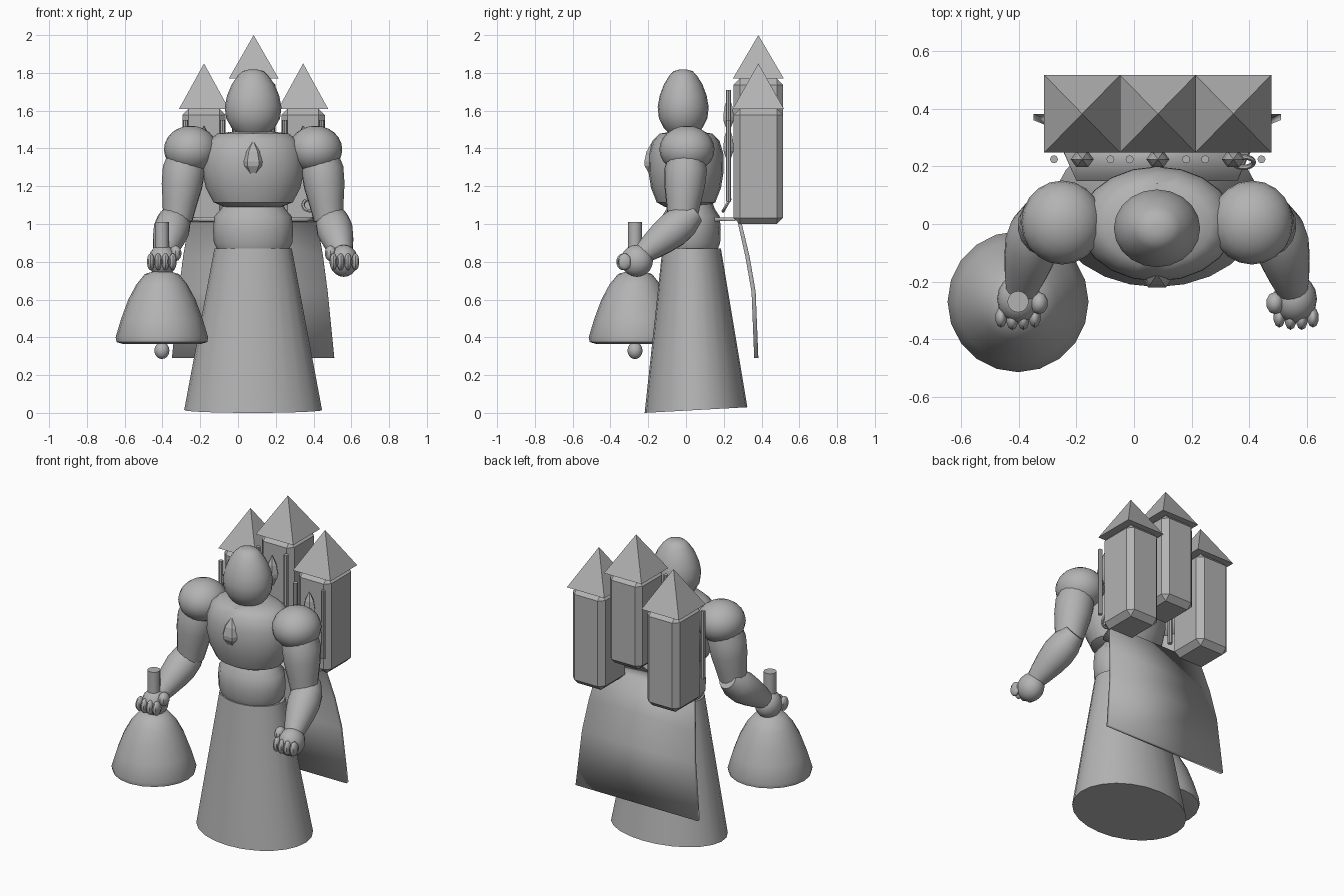
import bpy, bmesh, math
from mathutils import Vector, Matrix

if "Cube" in bpy.data.objects:
    bpy.data.objects.remove(bpy.data.objects["Cube"])

CX = 0.08  # body centre line
stone = bpy.data.materials.new("grey_stone")
stone.diffuse_color = (0.45, 0.45, 0.45, 1)
stone.use_nodes = True
stone.node_tree.nodes["Principled BSDF"].inputs["Base Color"].default_value = stone.diffuse_color


def finish(name, bm, smooth=True):
    bmesh.ops.recalc_face_normals(bm, faces=bm.faces)
    me = bpy.data.meshes.new(name)
    bm.to_mesh(me)
    bm.free()
    me.materials.append(stone)
    ob = bpy.data.objects.new(name, me)
    bpy.context.collection.objects.link(ob)
    if smooth:
        bpy.ops.object.select_all(action='DESELECT')
        ob.select_set(True)
        bpy.context.view_layer.objects.active = ob
        bpy.ops.object.shade_smooth_by_angle(angle=math.radians(35))
    return ob


def loft(name, rings, segs=16, smooth=True, matrix=None):
    """Skin elliptical rings (x, y, z, rx, ry) and cap both ends."""
    bm = bmesh.new()
    loops = []
    for x, y, z, rx, ry in rings:
        loops.append([bm.verts.new((x + rx * math.cos(2 * math.pi * i / segs),
                                    y + ry * math.sin(2 * math.pi * i / segs), z))
                      for i in range(segs)])
    for a, b in zip(loops, loops[1:]):
        for i in range(segs):
            j = (i + 1) % segs
            bm.faces.new((a[i], a[j], b[j], b[i]))
    bm.faces.new(loops[0])
    bm.faces.new(loops[-1])
    if matrix:
        bm.transform(matrix)
    return finish(name, bm, smooth)


def turned(name, profile, loc, sy=1.0, segs=16, smooth=True):
    """Turned shape from (radius, z) pairs, squashed in y by sy."""
    return loft(name, [(loc[0], loc[1], loc[2] + z, r, r * sy) for r, z in profile], segs, smooth)


def limb(name, a, b, radii, segs=16):
    """Tapered limb between two points, radii spread evenly along it."""
    a, b = Vector(a), Vector(b)
    d = b - a
    m = Matrix.Translation(a) @ d.to_track_quat('Z', 'Y').to_matrix().to_4x4()
    n = len(radii) - 1
    return loft(name, [(0, 0, d.length * i / n, r, r) for i, r in enumerate(radii)], segs, True, m)


def ball(name, loc, size, segs=16):
    bm = bmesh.new()
    bmesh.ops.create_uvsphere(bm, u_segments=segs, v_segments=segs // 2 + 2, radius=1)
    bmesh.ops.scale(bm, vec=size, verts=bm.verts)
    bmesh.ops.translate(bm, vec=loc, verts=bm.verts)
    return finish(name, bm)


def crystal(name, loc, r, h, sy):
    """Six-sided pointed gem."""
    shape = [(0.25, 0), (0.95, 0.3), (1.0, 0.42), (0.75, 0.7), (0.03, 1)]
    return turned(name, [(r * a, h * z) for a, z in shape], loc, sy, 6, False)


# Robe, waist, chest and head
robe = loft("robe_skirt", [(CX, 0.053, 0, 0.365, 0.272), (CX, 0.03, 0.87, 0.205, 0.155)], 24)
for v in robe.data.vertices:
    if v.co.z < 0.1:  # hem rises slightly to the back
        v.co.z = 0.015 + 0.055 * (v.co.y - 0.053)
turned("waist", [(0.19, 0.865), (0.208, 0.9), (0.212, 0.97), (0.205, 1.04), (0.17, 1.08), (0.15, 1.12)],
       (CX, 0.025, 0), 0.75)
turned("chest", [(0.15, 1.09), (0.21, 1.115), (0.25, 1.19), (0.27, 1.28), (0.268, 1.37),
                 (0.24, 1.44), (0.19, 1.478), (0.1, 1.49)], (CX, 0, 0), 0.74, 20)
turned("head", [(0.085, 1.48), (0.115, 1.51), (0.143, 1.56), (0.15, 1.62), (0.138, 1.68),
                (0.113, 1.74), (0.08, 1.787), (0.055, 1.81), (0.02, 1.818)], (CX, -0.015, 0), 0.9, 20)
crystal("chest_gem", (CX, -0.175, 1.25), 0.062, 0.19, 0.85)

# Arms and hands
for side, s in (("left", -1), ("right", 1)):
    def at(x, y, z):
        return (CX + s * x, y, z)
    ball(side + "_shoulder", at(0.33, 0.005, 1.395), (0.142, 0.146, 0.125), 20)
    limb(side + "_upper_arm", at(0.355, 0.005, 1.38), at(0.40, -0.02, 1.02),
         [0.09, 0.113, 0.108, 0.092, 0.078])
    limb(side + "_forearm", at(0.405, 0.045, 1.06), at(0.475, -0.245, 0.83),
         [0.06, 0.09, 0.096, 0.086, 0.07, 0.05])
    ball(side + "_palm", at(0.48, -0.26, 0.805), (0.076, 0.085, 0.085))
    ball(side + "_thumb", at(0.41, -0.275, 0.845), (0.032, 0.04, 0.042), 10)
    for i in range(4):
        ball(f"{side}_finger_{i + 1}", at(0.425 + 0.039 * i, -0.325 - (0.008 if i in (1, 2) else 0), 0.8),
             (0.021, 0.036, 0.045), 10)

# Hand bell
BELL = (-0.403, -0.27, 0)
turned("bell_handle", [(0.037, 0.7), (0.037, 1.01)], BELL)
turned("bell", [(0.205, 0.365), (0.24, 0.375), (0.245, 0.4), (0.215, 0.5), (0.178, 0.6),
                (0.135, 0.68), (0.09, 0.735), (0.04, 0.75)], BELL, 1, 20)
ball("bell_clapper", (-0.403, -0.27, 0.33), (0.04, 0.04, 0.045), 12)

# Three castle towers with roofs, rods and gems
for name, x, low, eave, apex in (("left", -0.18, 1.0, 1.61, 1.85), ("middle", 0.083, 1.2, 1.77, 2.0),
                                 ("right", 0.345, 1.0, 1.61, 1.85)):
    bm = bmesh.new()
    bmesh.ops.create_cube(bm, size=1)
    bmesh.ops.scale(bm, vec=(0.23, 0.262, eave - low), verts=bm.verts)
    bmesh.ops.translate(bm, vec=(x, 0.383, (low + eave) / 2), verts=bm.verts)
    bmesh.ops.bevel(bm, geom=bm.edges[:], offset=0.033, segments=1, affect='EDGES')
    finish(name + "_tower", bm, False)

    bm = bmesh.new()
    base = [bm.verts.new((x + 0.132 * i, 0.383 + 0.135 * j, eave))
            for i, j in ((-1, -1), (1, -1), (1, 1), (-1, 1))]
    tip = bm.verts.new((x, 0.383, apex))
    bm.faces.new(base)
    for i in range(4):
        bm.faces.new((base[i], base[(i + 1) % 4], tip))
    finish(name + "_tower_roof", bm, False)

    for k in (-1, 1):
        turned(f"{name}_tower_rod_{'a' if k < 0 else 'b'}", [(0.014, low + 0.12), (0.014, eave - 0.06)],
               (x + 0.098 * k, 0.225, 0), 1, 8)
    crystal(name + "_tower_gem", (x, 0.225, eave - 0.28), 0.04, 0.19, 0.8)

# Cape: short shelf at the top, then a flaring hanging sheet
bm = bmesh.new()
rows = [(0.15, 1.025, 0.28), (0.28, 1.025, 0.335), (0.325, 0.83, 0.37), (0.358, 0.64, 0.395), (0.372, 0.29, 0.43)]
strips = [[bm.verts.new((CX + k * w, y, z)) for k in (-1, 1)] for y, z, w in rows]
for a, b in zip(strips, strips[1:]):
    bm.faces.new((a[0], a[1], b[1], b[0]))
cape = finish("cape", bm)
cape.modifiers.new("thickness", 'SOLIDIFY').thickness = 0.022
cape.modifiers["thickness"].offset = 0

# Small ring hanging at the right hip
bpy.ops.mesh.primitive_torus_add(location=(0.38, 0.215, 1.1), rotation=(math.radians(60), 0, 0),
                                 major_radius=0.036, minor_radius=0.009,
                                 major_segments=16, minor_segments=6)
ring = bpy.context.object
ring.name = "hip_ring"
ring.data.materials.append(stone)
bpy.ops.object.shade_smooth_by_angle()
